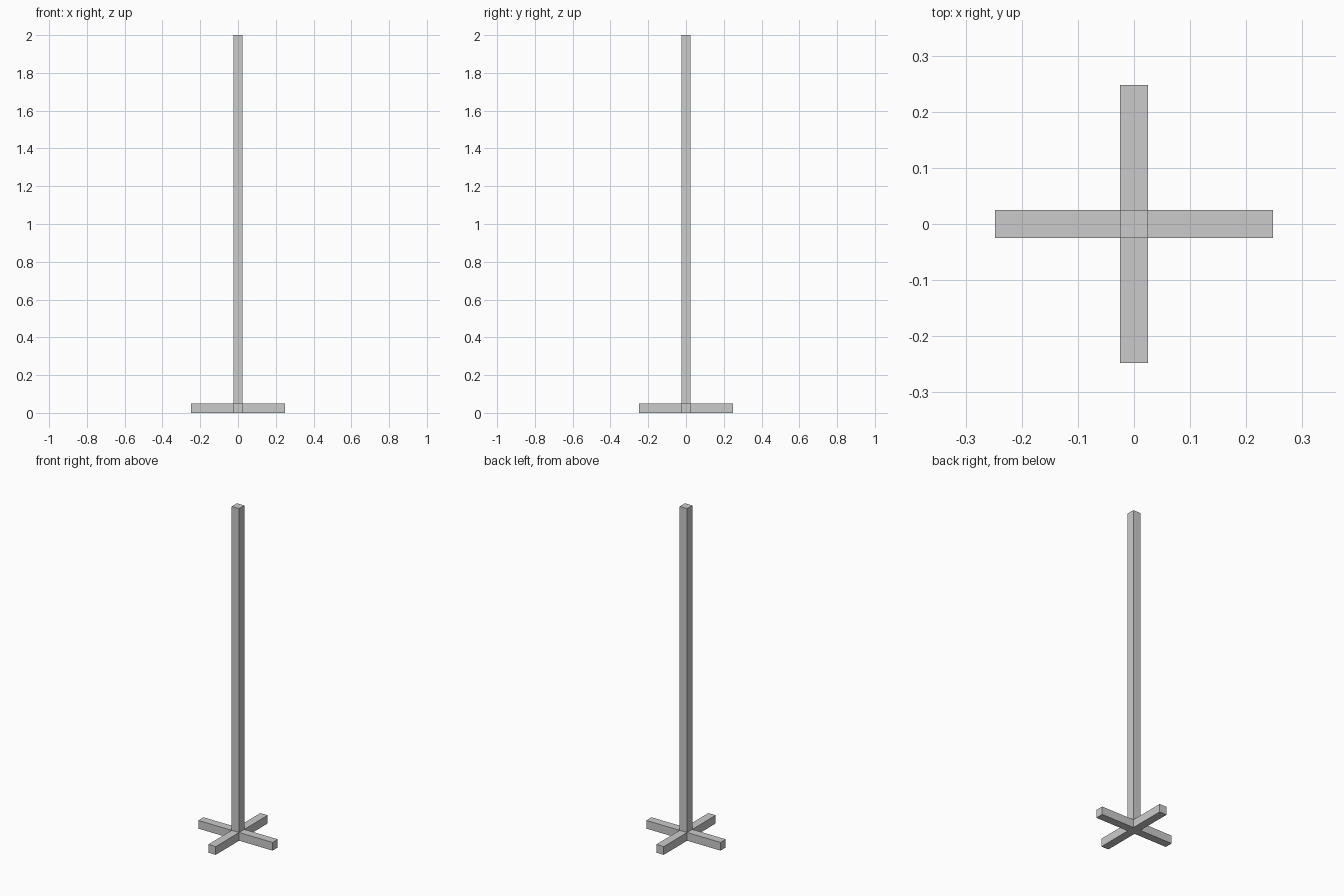
import bpy

if "Cube" in bpy.data.objects:
    bpy.data.objects.remove(bpy.data.objects["Cube"])

H = 2.0        # total height
W = 0.0495     # square timber thickness
REACH = 0.2475 # foot tip distance from the centre


def box(name, center, size):
    bpy.ops.mesh.primitive_cube_add(size=1, location=center)
    ob = bpy.context.object
    ob.name = name
    ob.scale = size
    bpy.ops.object.transform_apply(location=False, rotation=False, scale=True)
    return ob


# Upright post
box("post", (0, 0, H / 2), (W, W, H))

# Four feet butted against the post
length = REACH - W / 2
mid = W / 2 + length / 2
for name, dx, dy in (("right", 1, 0), ("left", -1, 0), ("back", 0, 1), ("front", 0, -1)):
    size = (length, W, W) if dx else (W, length, W)
    box(name + "_foot", (dx * mid, dy * mid, W / 2), size)
